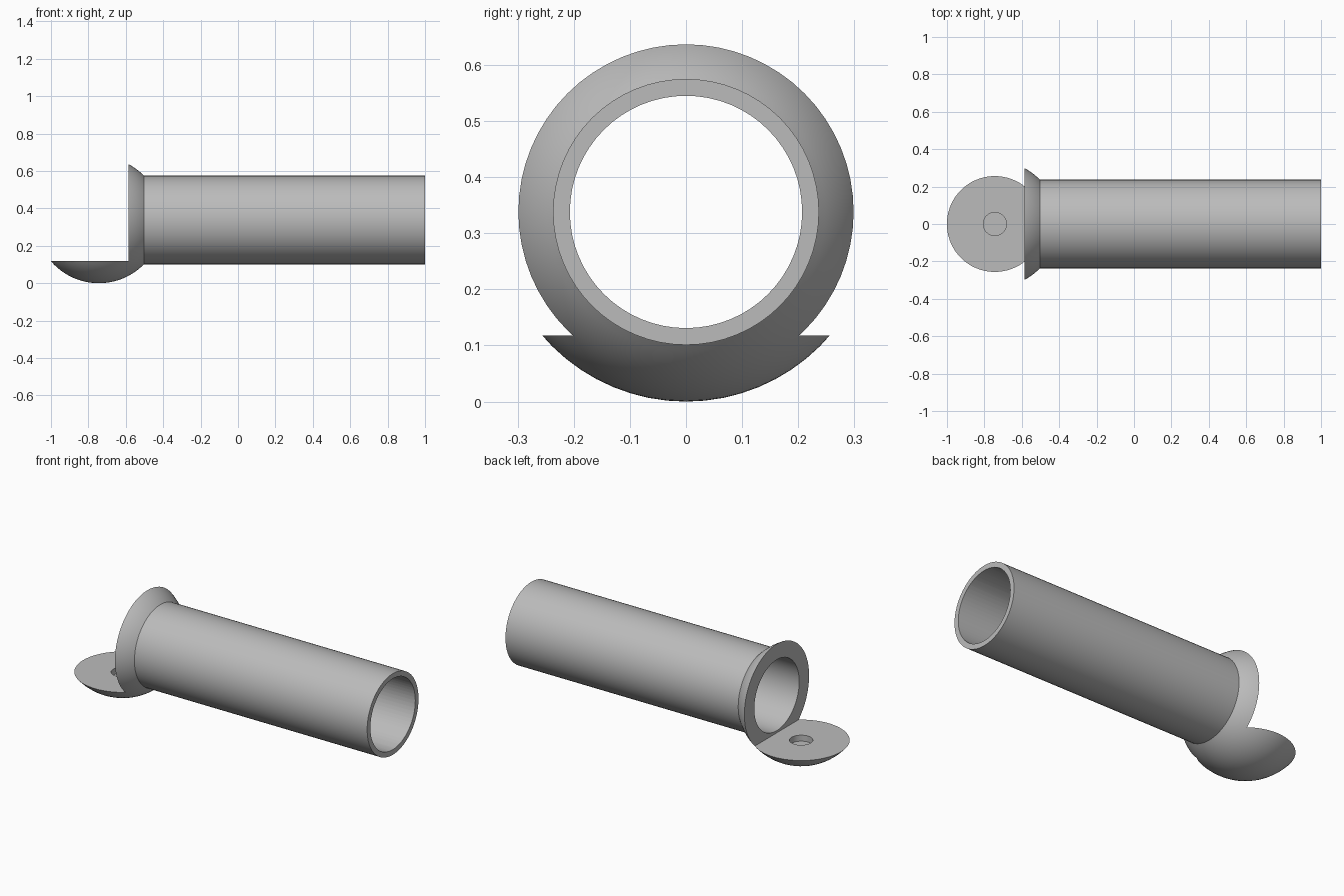
import bpy
import bmesh
from math import radians, pi, sin, cos, asin
from mathutils import Matrix, Vector

cube = bpy.data.objects.get("Cube")
if cube:
    bpy.data.objects.remove(cube, do_unlink=True)

BALL_R, TUBE_R, BORE_R = 0.338, 0.237, 0.207
CENTRE = Vector((-0.744, 0, BALL_R))
SHELF_Z, FLANGE_X = 0.118, -0.586

grey = bpy.data.materials.new("plain_grey")
grey.use_nodes = True
colour = (0.5, 0.5, 0.5, 1)
grey.diffuse_color = colour
grey.node_tree.nodes["Principled BSDF"].inputs["Base Color"].default_value = colour


def make_object(name, bm):
    bmesh.ops.recalc_face_normals(bm, faces=bm.faces)
    mesh = bpy.data.meshes.new(name)
    bm.to_mesh(mesh)
    bm.free()
    mesh.materials.append(grey)
    obj = bpy.data.objects.new(name, mesh)
    bpy.context.collection.objects.link(obj)
    return obj


def cylinder(name, radius, length, matrix):
    bm = bmesh.new()
    bmesh.ops.create_cone(bm, cap_ends=True, segments=64, radius1=radius,
                          radius2=radius, depth=length, matrix=matrix)
    return make_object(name, bm)


# Ball and tube turned as one solid about the x axis
bm = bmesh.new()
join = asin(TUBE_R / BALL_R)
steps = 48
profile = []
for i in range(steps + 1):
    a = pi + (join - pi) * i / steps
    profile.append((BALL_R * cos(a), 0 if i == 0 else BALL_R * sin(a)))
end = 1 - CENTRE.x
profile += [(end, TUBE_R), (end, 0)]
verts = [bm.verts.new(CENTRE + Vector((x, 0, r))) for x, r in profile]
edges = [bm.edges.new(pair) for pair in zip(verts, verts[1:])]
bmesh.ops.spin(bm, geom=verts + edges, cent=CENTRE, axis=(1, 0, 0),
               angle=2 * pi, steps=64, use_merge=True)
bmesh.ops.remove_doubles(bm, verts=bm.verts, dist=1e-5)
body = make_object("tube_with_ball_socket", bm)

# Cutters: open quarter above the shelf, long bore, blind screw hole
bm = bmesh.new()
bmesh.ops.create_cube(bm, size=1, matrix=Matrix.Translation(
    (FLANGE_X - 0.5, 0, SHELF_Z + 0.5)))
opening = make_object("opening_cutter", bm)
bore = cylinder("bore_cutter", BORE_R, 3,
                Matrix.Translation((0, 0, BALL_R)) @ Matrix.Rotation(pi / 2, 4, 'Y'))
hole = cylinder("hole_cutter", 0.062, 0.07,
                Matrix.Translation((CENTRE.x, 0, SHELF_Z)))

bpy.ops.object.select_all(action='DESELECT')
body.select_set(True)
bpy.context.view_layer.objects.active = body
for cutter in (opening, bore, hole):
    mod = body.modifiers.new(cutter.name, 'BOOLEAN')
    mod.operation = 'DIFFERENCE'
    mod.solver = 'EXACT'
    mod.object = cutter
    bpy.ops.object.modifier_apply(modifier=mod.name)
    bpy.data.objects.remove(cutter, do_unlink=True)

bpy.ops.object.shade_smooth_by_angle(angle=radians(25))
